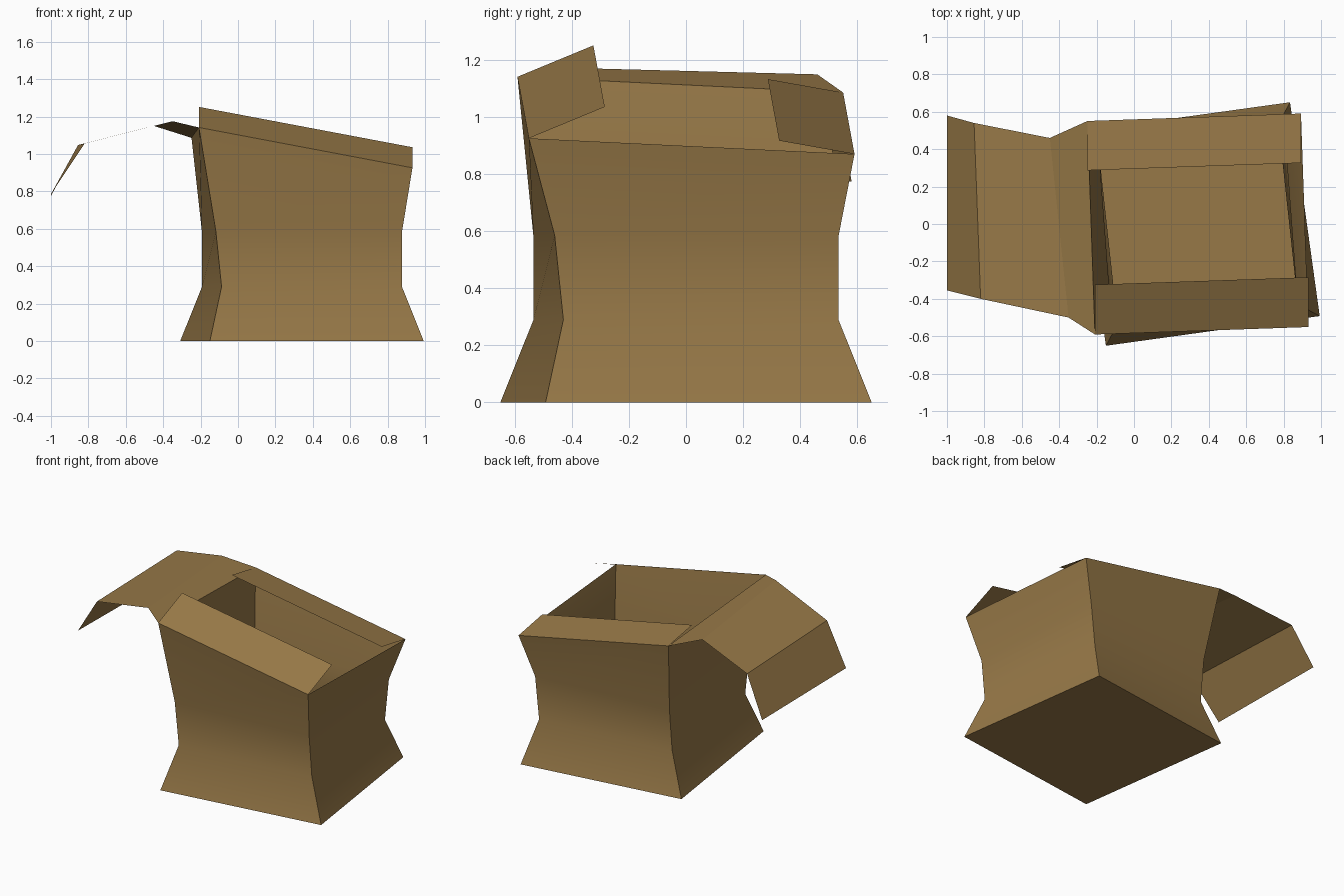
import bpy
import math
from mathutils import Vector

cube = bpy.data.objects.get("Cube")
if cube:
    bpy.data.objects.remove(cube, do_unlink=True)

# Single cardboard colour
card = bpy.data.materials.new("cardboard_brown")
card.use_nodes = True
colour = (0.31, 0.19, 0.064, 1)
card.diffuse_color = colour
bsdf = card.node_tree.nodes["Principled BSDF"]
bsdf.inputs["Base Color"].default_value = colour
bsdf.inputs["Roughness"].default_value = 0.9

CENTRE_X = 0.342


def ring(z, half, twist, slope_x=0.0, slope_y=0.0):
    """Twisted square: front-left, front-right, back-right, back-left seen from the front."""
    points = []
    for k in range(4):
        a = math.radians(225 + 90 * k + twist)
        r = half * math.sqrt(2)
        x, y = r * math.cos(a), r * math.sin(a)
        points.append(Vector((CENTRE_X + x, y, z + slope_x * x + slope_y * y)))
    return points


def add_part(name, points, faces):
    mesh = bpy.data.meshes.new(name)
    mesh.from_pydata(points, [], faces)
    mesh.materials.append(card)
    obj = bpy.data.objects.new(name, mesh)
    bpy.context.collection.objects.link(obj)
    bpy.ops.object.select_all(action="DESELECT")
    obj.select_set(True)
    bpy.context.view_layer.objects.active = obj
    bpy.ops.object.shade_smooth_by_angle(angle=math.radians(30))
    return obj


def add_strip(name, rows):
    """Sheet through successive pairs of points."""
    points = [p for row in rows for p in row]
    faces = [(2 * i, 2 * i + 1, 2 * i + 3, 2 * i + 2) for i in range(len(rows) - 1)]
    return add_part(name, points, faces)


# Open box with a pinched, twisted waist and a tilted rim
rings = [
    ring(0, 0.577, 7.9),
    ring(0.29, 0.485, 6.2),
    ring(0.585, 0.499, 4.3),
    ring(1.006, 0.571, 2.0, -0.187, -0.055),
]
faces = [(3, 2, 1, 0)]
for level in range(len(rings) - 1):
    for k in range(4):
        a, b = 4 * level + k, 4 * level + (k + 1) % 4
        faces.append((a, b, b + 4, a + 4))
add_part("box_body", [p for r in rings for p in r], faces)

front_a, front_b, back_b, back_a = rings[-1]

# Narrow flaps folded inward over the front and back
for name, start, end, fold in (
    ("front_flap", front_a, front_b, Vector((0, 0.266, 0.11))),
    ("back_flap", back_b, back_a, Vector((0, -0.264, 0.047))),
):
    add_strip(name, [(start, end), (start + fold, end + fold)])

# Long lid hanging outward with a drooping end
add_strip("lid", [
    (back_a, front_a),
    ((-0.45, 0.46, 1.15), (-0.35, -0.50, 1.175)),
    ((-0.855, 0.54, 1.048), (-0.82, -0.40, 1.056)),
    ((-1.0, 0.58, 0.775), (-1.0, -0.355, 0.785)),
])
